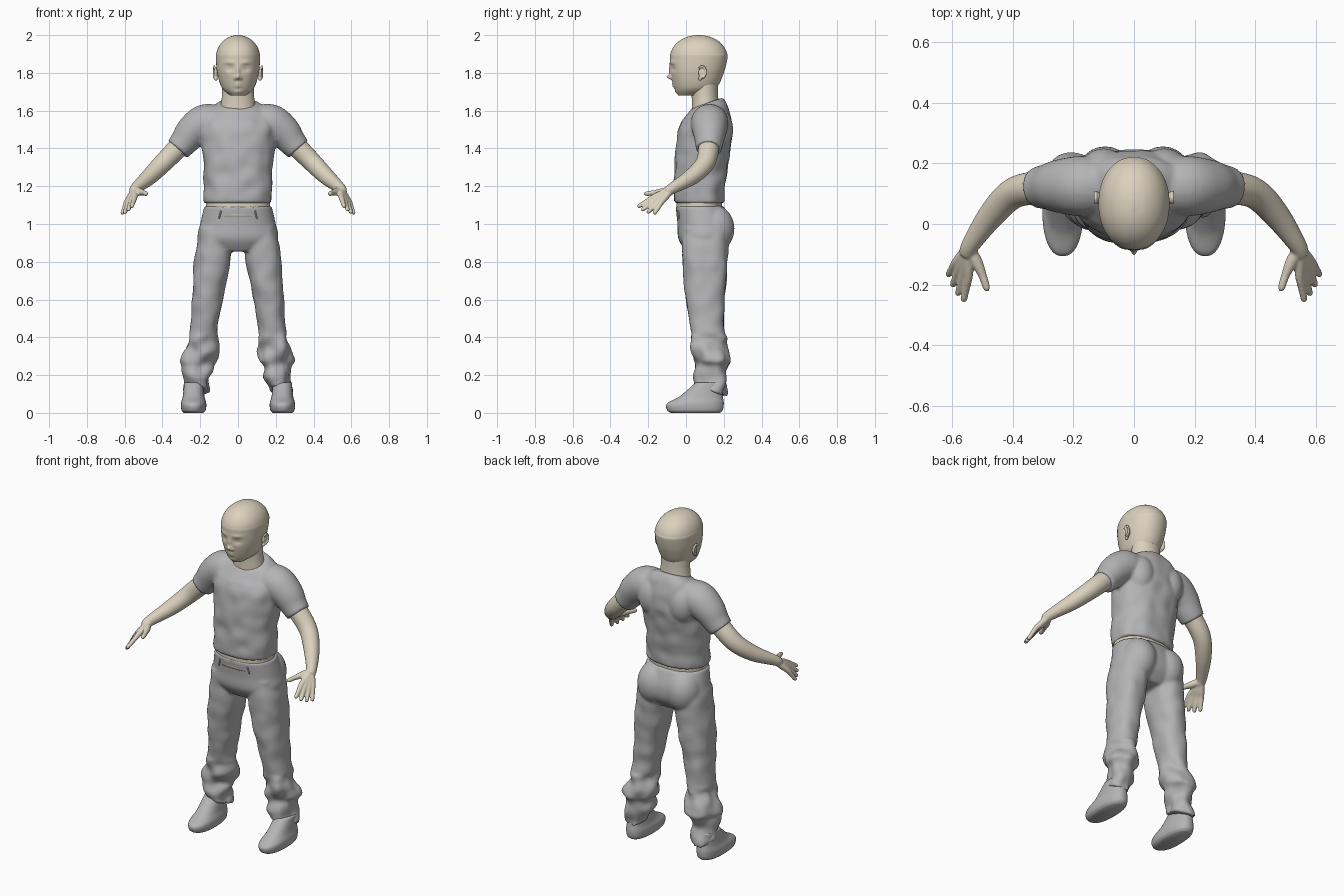
import bpy
import bmesh
import math
from mathutils import Vector, Matrix, noise

if "Cube" in bpy.data.objects:
    bpy.data.objects.remove(bpy.data.objects["Cube"])


def make_material(name, color):
    material = bpy.data.materials.new(name)
    material.use_nodes = True
    material.diffuse_color = color
    shader = material.node_tree.nodes["Principled BSDF"]
    shader.inputs["Base Color"].default_value = color
    return material


SKIN = make_material("warm_skin", (.71, .64, .51, 1))
CLOTH = make_material("grey_cloth", (.46, .46, .47, 1))


def constant(value):
    return lambda height: value


def spline(points, steps):
    """Smooth curve through equal-length tuples."""
    padded = [points[0], *points, points[-1]]
    curve = []
    for before, start, end, after in zip(padded, padded[1:], padded[2:], padded[3:]):
        for step in range(steps):
            t = step / steps
            ease = t * t * (3 - 2 * t)
            leave, arrive = t * (1 - t) ** 2 / 2, t * t * (t - 1) / 2
            curve.append([b + (c - b) * ease + (c - a) * leave + (d - b) * arrive
                          for a, b, c, d in zip(before, start, end, after)])
    return curve + [list(points[-1])]


def circle(segments):
    angles = [math.tau * index / segments for index in range(segments)]
    return [(math.cos(angle), math.sin(angle)) for angle in angles]


def skin_rings(bm, rings):
    """Join neighbouring rings with quads and cap both ends."""
    rows = [[bm.verts.new(position) for position in ring] for ring in rings]
    for lower, upper in zip(rows, rows[1:]):
        for index in range(len(lower)):
            bm.faces.new((lower[index - 1], lower[index], upper[index], upper[index - 1]))
    bm.faces.new(rows[0])
    bm.faces.new(reversed(rows[-1]))


def loft(bm, sections, side=1, center=constant(0), tilt=constant(0), fold=constant(0),
         power=2.3, segments=64, steps=8):
    """Stack level rings given as height, half width, front and back."""
    rings = []
    for height, width, front, back in spline(sections, steps):
        middle, depth = (front + back) / 2, (back - front) / 2
        ring = []
        for across, along in circle(segments):
            across = math.copysign(abs(across) ** (2 / power), across)
            along = math.copysign(abs(along) ** (2 / power), along)
            position = Vector((side * (center(height) + width * across), middle + depth * along,
                               height + tilt(height) * depth * along))
            crease = noise.noise(position * Vector((9, 9, 26)).z / 2)
            position += Vector((side * across, along, 0)) * crease * fold(height)
            ring.append(position)
        rings.append(ring)
    skin_rings(bm, rings)


def tube(bm, points, side=1, segments=24, steps=6):
    """Round limb through points given as x, y, z and radius."""
    curve = spline(points, steps)
    centers = [Vector((side * x, y, z)) for x, y, z, radius in curve]
    rings = []
    for index, center in enumerate(centers):
        following = centers[min(index + 1, len(centers) - 1)]
        previous = centers[max(index - 1, 0)]
        turn = (following - previous).to_track_quat('Z', 'Y')
        radius = curve[index][-1]
        rings.append([center + turn @ Vector((across, along, 0)) * radius
                      for across, along in circle(segments)])
    skin_rings(bm, rings)


def ball(bm, center, radii):
    placement = Matrix.Translation(center) @ Matrix.Diagonal((*radii, 1))
    bmesh.ops.create_uvsphere(bm, u_segments=24, v_segments=16, radius=1, matrix=placement)


def finish(bm, name, material, voxel=None):
    """Turn the parts into a smooth object, fused when a voxel size is given."""
    bmesh.ops.recalc_face_normals(bm, faces=bm.faces)
    mesh = bpy.data.meshes.new(name)
    bm.to_mesh(mesh)
    bm.free()
    mesh.materials.append(material)
    for polygon in mesh.polygons:
        polygon.use_smooth = True
    part = bpy.data.objects.new(name, mesh)
    bpy.context.collection.objects.link(part)
    if voxel:
        fuse = part.modifiers.new("fuse", 'REMESH')
        fuse.mode = 'VOXEL'
        fuse.voxel_size = voxel
        fuse.use_smooth_shade = True
        soften = part.modifiers.new("soften", 'SMOOTH')
        soften.iterations = 4


# Head: jaw sections under a rounded skull
bm = bmesh.new()
jaw = [(1.68, .04, -.04, .08), (1.72, .085, -.06, .16), (1.8, .11, -.08, .2)]
skull = []
for step in range(8):
    angle = step * math.pi / 15
    reach = .15 * math.cos(angle)
    skull.append((1.88 + .12 * math.sin(angle), .78 * reach, .065 - reach, .07 + reach))
loft(bm, jaw + skull, power=2.1, segments=144, steps=12)

# Face: soft bumps and dents, mirrored about the nose
FACE = [  # x, height, spread across, spread up, depth
    (.045, 1.855, .03, .01, .005),    # brow
    (.045, 1.825, .02, .015, -.014),  # socket
    (.047, 1.825, .016, .009, .009),  # eyelids
    (.047, 1.82, .015, .003, -.004),  # eye slit
    (0, 1.81, .01, .03, .009),        # nose bridge
    (0, 1.778, .013, .012, .024),     # nose tip
    (.016, 1.77, .008, .007, .009),   # nostril wing
    (0, 1.735, .02, .013, .01),       # lips
    (0, 1.735, .024, .003, -.007),    # mouth line
    (0, 1.7, .025, .012, .006),       # chin
]
for vert in bm.verts:
    fade = min(1, max(0, (.04 - vert.co.y) / .05))
    for x, height, across, up, depth in FACE:
        distance = ((abs(vert.co.x) - x) / across) ** 2 + ((vert.co.z - height) / up) ** 2
        vert.co.y -= fade * depth * math.exp(-distance)
finish(bm, "head", SKIN)

bm = bmesh.new()
loft(bm, [(1.57, .1, .03, .18), (1.68, .085, .03, .17), (1.79, .085, .02, .17)], power=2)
finish(bm, "neck", SKIN)

for side, label in ((1, "left"), (-1, "right")):
    # Ear: curled rim around an inner shell, with a lobe
    bm = bmesh.new()
    rim = []
    for step in range(9):
        angle = math.pi * (step / 6 - .3)
        rim.append((.127, .085 + .02 * math.sin(angle), 1.805 + .03 * math.cos(angle), .006))
    tube(bm, rim, side)
    ball(bm, (side * .117, .085, 1.8), (.01, .02, .03))
    ball(bm, (side * .116, .075, 1.77), (.01, .01, .012))
    finish(bm, label + "_ear", SKIN, voxel=.004)

    # Bare arm
    bm = bmesh.new()
    tube(bm, [(.24, .12, 1.47, .053), (.32, .12, 1.4, .055), (.4, .1, 1.32, .051),
              (.47, .03, 1.25, .044), (.54, -.07, 1.19, .03), (.55, -.1, 1.17, .026)], side)

    # Four fingers spread evenly, their roots fusing into the palm
    wrist = Vector((.545, -.08, 1.18))
    for index in range(4):
        spread = index / 3
        knuckle = Vector((.547, -.177, 1.14)).lerp(Vector((.59, -.13, 1.115)), spread)
        tip = Vector((.563, -.256, 1.09)).lerp(Vector((.614, -.17, 1.052)), spread)
        tip += (tip - knuckle).normalized() * math.sin(math.pi * spread) * .012
        joints = ((wrist, .02), (wrist.lerp(knuckle, .6), .018), (knuckle, .0145),
                  (knuckle.lerp(tip, .5), .0125), (knuckle.lerp(tip, .9), .011), (tip, .006))
        tube(bm, [(*joint, radius) for joint, radius in joints], side)

    # Thumb
    tube(bm, [(*wrist, .02), (.52, -.125, 1.17, .02), (.5, -.17, 1.165, .014),
              (.487, -.21, 1.16, .012), (.484, -.22, 1.155, .006)], side)
    finish(bm, label + "_arm", SKIN, voxel=.005)

    # Soft closed shoe
    bm = bmesh.new()
    loft(bm, [(0, .052, -.08, .18), (.015, .064, -.1, .195), (.05, .067, -.1, .2),
              (.09, .057, -.03, .195), (.16, .05, .05, .19)], side, center=constant(.235))
    finish(bm, label + "_shoe", CLOTH)

# Band of bare waist between shirt and trousers
bm = bmesh.new()
loft(bm, [(1.04, .17, -.05, .19), (1.15, .17, -.05, .19)])
finish(bm, "waist", SKIN)

# Shirt: torso, shoulder blades and short sleeves, with a dipping neckline
bm = bmesh.new()
loft(bm, [(1.11, .178, -.06, .2), (1.16, .182, -.065, .205), (1.3, .185, -.06, .22),
          (1.48, .2, -.045, .245), (1.58, .19, 0, .23), (1.64, .1, .03, .19)],
     tilt=lambda height: 4 * max(0, height - 1.55), fold=constant(.01))
for side in (1, -1):
    tube(bm, [(.08, .125, 1.53, .09), (.17, .125, 1.535, .1), (.24, .125, 1.49, .09),
              (.285, .123, 1.435, .076), (.32, .12, 1.396, .068)], side)
    ball(bm, (side * .1, .175, 1.5), (.08, .075, .11))
finish(bm, "shirt", CLOTH, voxel=.009)

# Trousers: hips, seat and two splayed legs gathered above the shoes
bm = bmesh.new()
loft(bm, [(1.095, .178, -.055, .2), (1, .2, -.045, .235), (.92, .21, -.04, .23), (.855, .13, 0, .18)])
for side in (1, -1):
    ball(bm, (side * .095, .15, .975), (.1, .107, .125))
    loft(bm, [(.98, .09, -.02, .22), (.8, .095, -.02, .22), (.6, .08, 0, .205), (.44, .075, .03, .2),
              (.29, .095, .04, .225), (.24, .075, .05, .21), (.115, .065, .05, .21)], side,
         center=lambda height: .24 - .13 * height,
         tilt=lambda height: -max(0, .2 - height) * 4,
         fold=lambda height: .03 if height < .4 else .008)
finish(bm, "trousers", CLOTH, voxel=.009)

# Small waistband loops, front and back
bm = bmesh.new()
for side in (1, -1):
    for top, bottom in ((-.041, -.037), (.207, .223)):
        tube(bm, [(.09, top, 1.07, .004), (.1, bottom, 1.03, .004)], side)
finish(bm, "waistband_loops", CLOTH)
